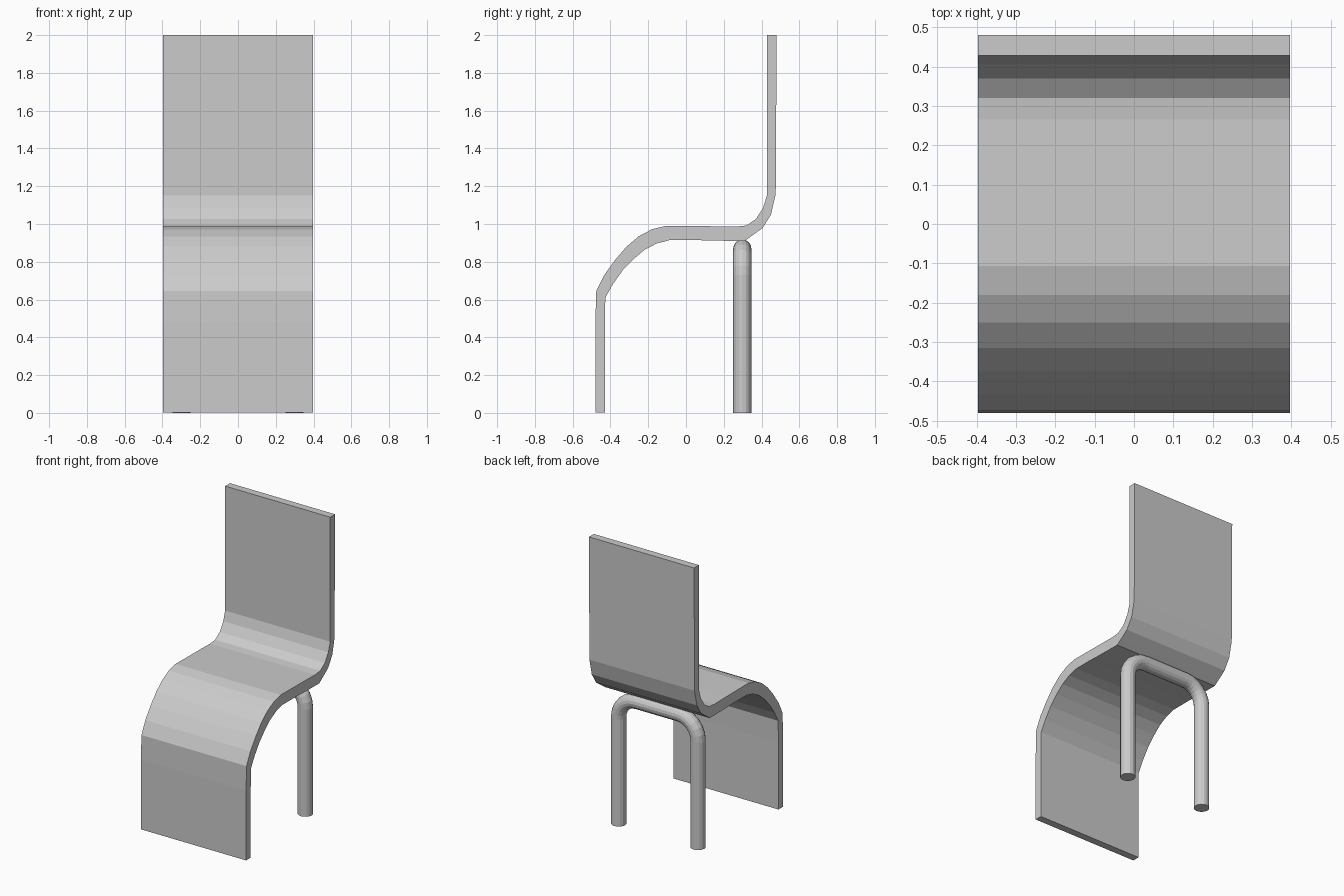
import bpy, bmesh, math

if "Cube" in bpy.data.objects:
    bpy.data.objects.remove(bpy.data.objects["Cube"])

grey = bpy.data.materials.new("plain_grey")
grey.diffuse_color = (0.6, 0.6, 0.6, 1)
grey.use_nodes = True
grey.node_tree.nodes["Principled BSDF"].inputs["Base Color"].default_value = grey.diffuse_color

# Bent sheet: matching upper and lower profile lines (y, z)
upper = [(-.48, 0.003), (-.48, .48), (-.475, .645), (-.433, .73), (-.375, .81), (-.315, .88),
         (-.25, .935), (-.18, .972), (-.107, .99), (.14, .988), (.265, .986), (.32, .992),
         (.37, 1.026), (.408, 1.085), (.428, 1.15), (.428, 1.25), (.428, 2)]
lower = [(-.43, 0.003), (-.43, .46), (-.427, .61), (-.388, .68), (-.335, .755), (-.277, .815),
         (-.22, .863), (-.155, .897), (-.085, .915), (.05, .915), (.14, .912), (.31, .91),
         (.345, .935), (.405, .978), (.45, 1.05), (.475, 1.16), (.48, 2)]
bm = bmesh.new()
rings = [[bm.verts.new((x, *p)) for x, p in ((-.397, u), (.397, u), (.397, l), (-.397, l))]
         for u, l in zip(upper, lower)]
for a, b in zip(rings, rings[1:]):
    for i in range(4):
        j = (i + 1) % 4
        bm.faces.new((a[i], a[j], b[j], b[i]))
bm.faces.new(rings[0])
bm.faces.new(rings[-1])
bmesh.ops.recalc_face_normals(bm, faces=bm.faces)
mesh = bpy.data.meshes.new("seat_sheet")
bm.to_mesh(mesh)
bm.free()
sheet = bpy.data.objects.new("seat_sheet", mesh)
bpy.context.collection.objects.link(sheet)
mesh.materials.append(grey)

# Rear leg hoop: round tube swept along an arch with rounded corners
leg_y, half, top, bend, radius, sides = .298, .3, .87, .14, .048, 16
corner = [(half - bend + bend * math.cos(t), top - bend + bend * math.sin(t), t)
          for t in (math.radians(90 * k / 6) for k in range(7))]
right = [(half, 0, 0)] + corner
path = right + [(-x, z, math.pi - t) for x, z, t in reversed(right)]
bm = bmesh.new()
rings = []
for x, z, t in path:
    ring = []
    for k in range(sides):
        a = 2 * math.pi * k / sides
        out = radius * math.cos(a)
        ring.append(bm.verts.new((x + out * math.cos(t), leg_y + radius * math.sin(a),
                                  z + out * math.sin(t))))
    rings.append(ring)
for a, b in zip(rings, rings[1:]):
    for i in range(sides):
        j = (i + 1) % sides
        bm.faces.new((a[i], a[j], b[j], b[i]))
bm.faces.new(rings[0])
bm.faces.new(rings[-1])
bmesh.ops.recalc_face_normals(bm, faces=bm.faces)
mesh = bpy.data.meshes.new("rear_leg_hoop")
bm.to_mesh(mesh)
bm.free()
hoop = bpy.data.objects.new("rear_leg_hoop", mesh)
bpy.context.collection.objects.link(hoop)
mesh.materials.append(grey)
